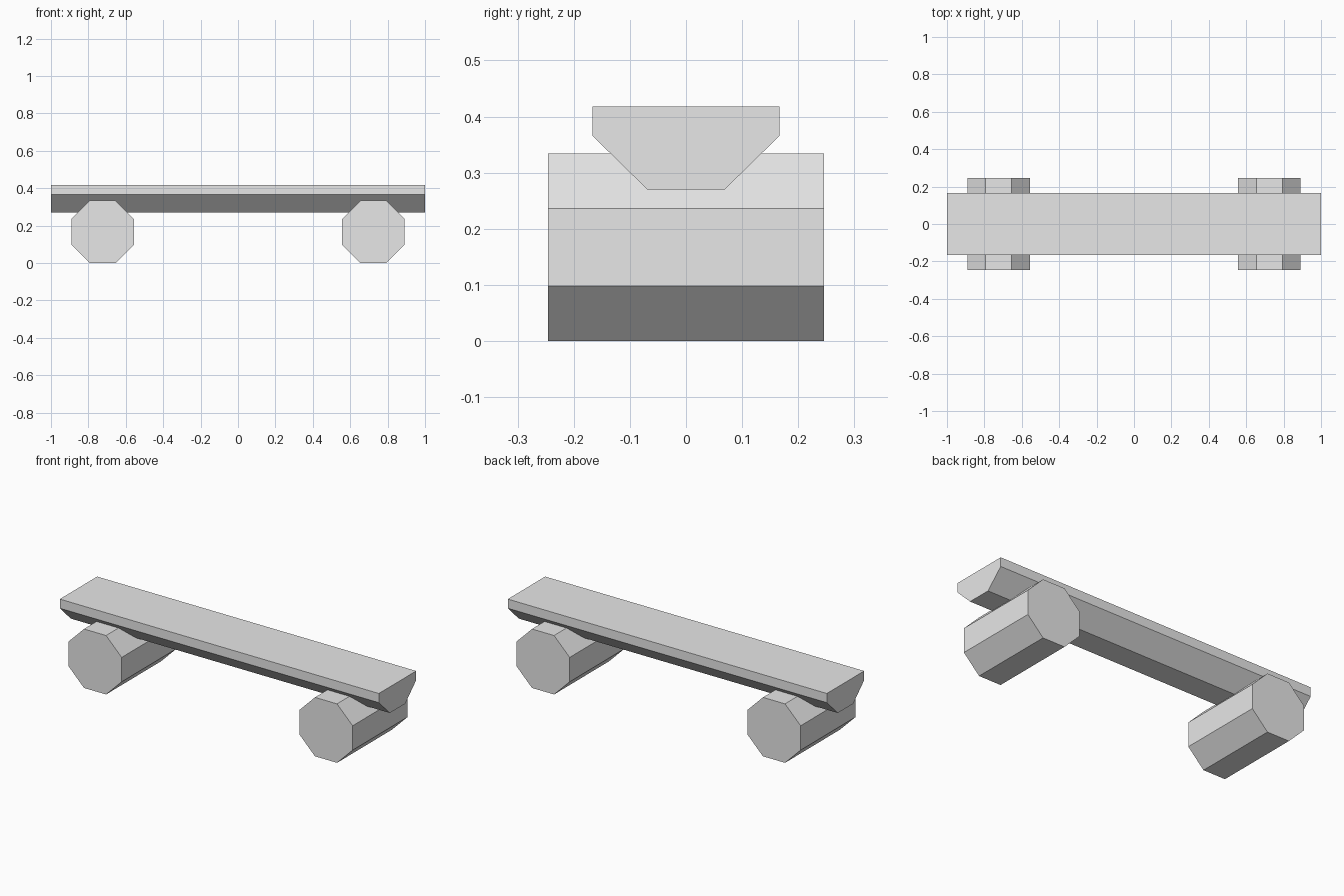
import bpy
import bmesh
from math import cos, sin, pi
from mathutils import Vector

cube = bpy.data.objects.get("Cube")
if cube:
    bpy.data.objects.remove(cube, do_unlink=True)

# Plain grey used on every part
grey = bpy.data.materials.new("light_grey")
grey.use_nodes = True
colour = (0.8, 0.8, 0.8, 1)
grey.diffuse_color = colour
grey.node_tree.nodes["Principled BSDF"].inputs["Base Color"].default_value = colour


def extrude_profile(name, points, depth):
    """Extrude a closed outline along depth, with flat end caps."""
    bm = bmesh.new()
    face = bm.faces.new([bm.verts.new(p) for p in points])
    result = bmesh.ops.extrude_face_region(bm, geom=[face])
    moved = [g for g in result["geom"] if isinstance(g, bmesh.types.BMVert)]
    bmesh.ops.translate(bm, verts=moved, vec=depth)
    bmesh.ops.recalc_face_normals(bm, faces=bm.faces)
    mesh = bpy.data.meshes.new(name)
    bm.to_mesh(mesh)
    bm.free()
    mesh.materials.append(grey)
    obj = bpy.data.objects.new(name, mesh)
    bpy.context.collection.objects.link(obj)
    return obj


# Seat beam: flat top, short upright edges, bevelled underside
half = [(0.069, 0.27), (0.167, 0.366), (0.167, 0.418)]
outline = half + [(-y, z) for y, z in reversed(half)]
extrude_profile("seat_beam", [(-1, y, z) for y, z in outline], Vector((2, 0, 0)))

# Octagonal log supports lying across the seat
apothem, half_length = 0.167, 0.246
radius = apothem / cos(pi / 8)
for side, x in (("left", 0.724), ("right", -0.724)):
    angles = [pi / 8 + i * pi / 4 for i in range(8)]
    ring = [(x + radius * cos(a), -half_length, apothem + radius * sin(a))
            for a in angles]
    extrude_profile(side + "_log_support", ring, Vector((0, 2 * half_length, 0)))
